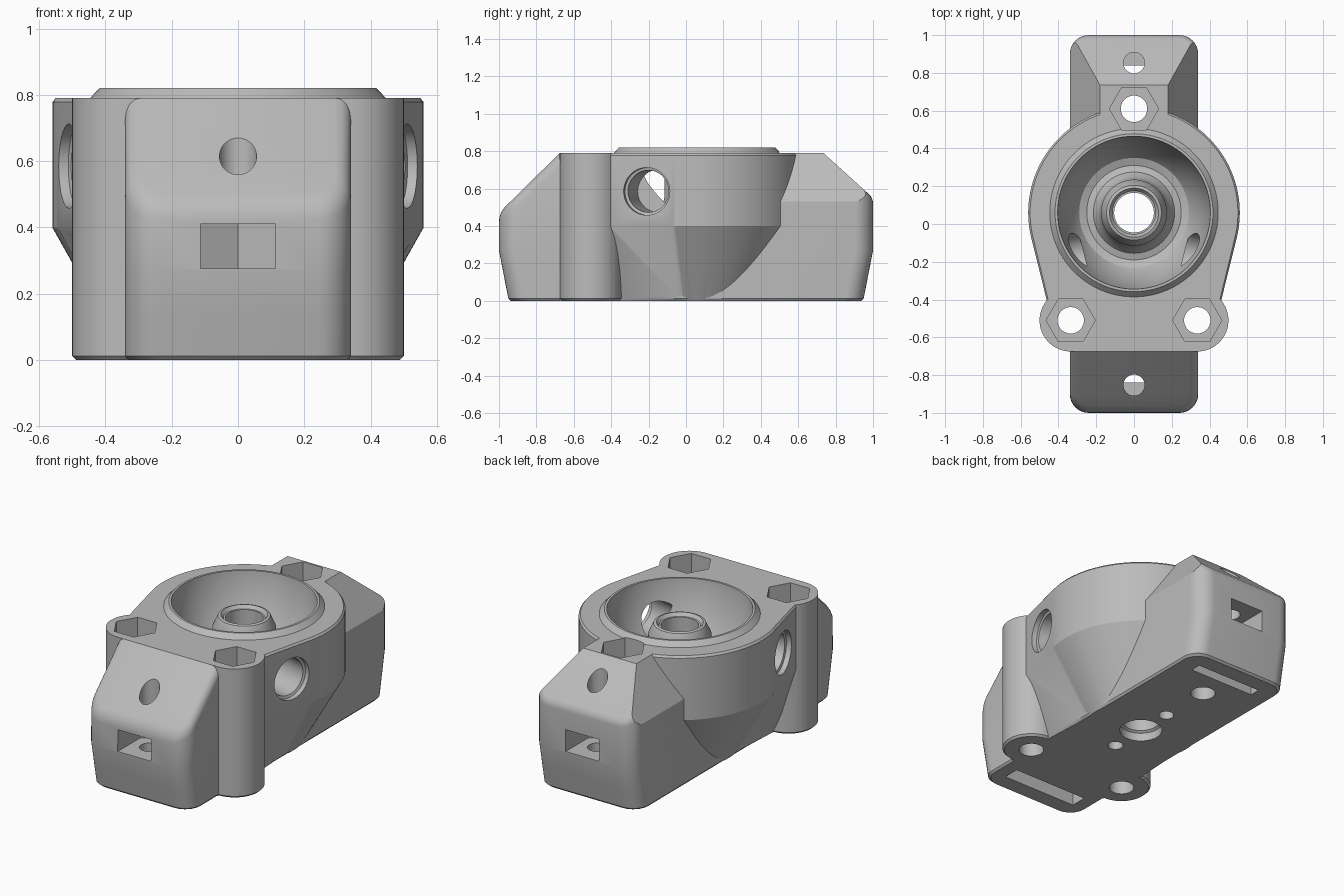
import bpy, bmesh
from math import sin, cos, pi, radians
from mathutils import Vector, Matrix

cube = bpy.data.objects.get("Cube")
if cube:
    bpy.data.objects.remove(cube, do_unlink=True)

TOP = 0.79      # height of the flat deck
CY = 0.06       # y of the bowl axis
END_HALF = 0.34
BOLTS = [(0, 0.61), (-0.335, -0.51), (0.335, -0.51)]

grey = bpy.data.materials.new("grey plastic")
grey.use_nodes = True
grey.diffuse_color = (0.5, 0.5, 0.5, 1)
grey.node_tree.nodes["Principled BSDF"].inputs["Base Color"].default_value = (0.5, 0.5, 0.5, 1)


def arc(cx, cy, r, a0, a1, n):
    return [(cx + r * cos(radians(a0 + (a1 - a0) * i / n)),
             cy + r * sin(radians(a0 + (a1 - a0) * i / n))) for i in range(n + 1)]


def circle(cx, cy, r, n=64, phase=0):
    return arc(cx, cy, r, phase, phase + 360, n)[:-1]


def rect(x0, x1, y0, y1):
    return [(x0, y0), (x1, y0), (x1, y1), (x0, y1)]


def loft_mesh(sections):
    """Closed solid through (z, outline) sections."""
    bm = bmesh.new()
    rings = [[bm.verts.new((x, y, z)) for x, y in pts] for z, pts in sections]
    for a, b in zip(rings, rings[1:]):
        for i in range(len(a)):
            j = (i + 1) % len(a)
            bm.faces.new((a[i], a[j], b[j], b[i]))
    bm.faces.new(rings[0][::-1])
    bm.faces.new(rings[-1])
    bmesh.ops.recalc_face_normals(bm, faces=bm.faces)
    return bm


def finish(name, bm):
    mesh = bpy.data.meshes.new(name)
    bm.to_mesh(mesh)
    bm.free()
    mesh.materials.append(grey)
    ob = bpy.data.objects.new(name, mesh)
    bpy.context.collection.objects.link(ob)
    return ob


def loft(name, sections):
    return finish(name, loft_mesh(sections))


def prism(name, pts, z0, z1):
    return loft(name, [(z0, pts), (z1, pts)])


def combine(target, tool, operation):
    mod = target.modifiers.new(operation, 'BOOLEAN')
    mod.operation, mod.object, mod.solver = operation, tool, 'EXACT'
    bpy.context.view_layer.objects.active = target
    bpy.ops.object.modifier_apply(modifier=mod.name)
    bpy.data.objects.remove(tool, do_unlink=True)


def slice_off(bm, point, normal):
    """Cut the solid by a plane, drop the outer side and cap it."""
    geom = bm.verts[:] + bm.edges[:] + bm.faces[:]
    cut = bmesh.ops.bisect_plane(bm, geom=geom, plane_co=point, plane_no=normal,
                                 clear_outer=True, dist=1e-5)
    edges = [e for e in cut["geom_cut"] if isinstance(e, bmesh.types.BMEdge)]
    bmesh.ops.contextual_create(bm, geom=edges)
    bmesh.ops.recalc_face_normals(bm, faces=bm.faces)


def end_block(name, side, y_top, z_end, sloped_sides):
    """Rounded end of the long base, with a sloping top."""
    def outline(length, inset=0):
        h, r = END_HALF - inset, 0.1
        pts = [(h, -0.05)] + arc(h - r, length - r, r, 0, 90, 8)
        pts += arc(r - h, length - r, r, 90, 180, 8) + [(-h, -0.05)]
        return [(x, y * side) for x, y in pts]
    bm = loft_mesh([(0, outline(0.938, 0.01)), (0.012, outline(0.95)),
                    (0.14, outline(0.975)), (0.27, outline(1)), (TOP, outline(1))])
    slope_point = Vector((0, side, z_end))
    slope_normal = Vector((0, side * (TOP - z_end), 1 - y_top)).normalized()
    slice_off(bm, slope_point, slope_normal)
    if sloped_sides:
        for s in (-1, 1):
            slice_off(bm, (s * 0.18, 0, TOP), Vector((s * 0.26, 0, 0.16)).normalized())
    limit = 0.6 if sloped_sides else TOP - 0.01
    soft = [e for e in bm.edges
            if all(abs((v.co - slope_point).dot(slope_normal)) < 1e-4 for v in e.verts)
            and (max if sloped_sides else min)(v.co.z for v in e.verts) < limit]
    bmesh.ops.bevel(bm, geom=soft, offset=0.045, segments=4, profile=0.5,
                    affect='EDGES', clamp_overlap=True)
    return finish(name, bm)


# Round bowl housing, tapering to the base and towards the front bosses
def housing(r, x_front):
    return arc(0, CY, r, -14, 194, 96) + [(-x_front, -0.42), (x_front, -0.42)]


body = loft("pump_housing", [(0, housing(0.335, 0.345)), (0.4, housing(0.56, 0.458)),
                             (TOP - 0.012, housing(0.56, 0.458)), (TOP, housing(0.55, 0.45))])

# Base ends, front bosses, web and raised rim
combine(body, end_block("front_block", -1, 0.675, 0.47, False), 'UNION')
combine(body, end_block("back_block", 1, 0.735, 0.55, True), 'UNION')
combine(body, prism("front_web", rect(-0.335, 0.335, -0.675, -0.3), 0, TOP), 'UNION')
for x, y in BOLTS[1:]:
    combine(body, loft("boss", [(0, circle(x, y, 0.153)), (0.012, circle(x, y, 0.165)),
                                (TOP, circle(x, y, 0.165))]), 'UNION')
combine(body, loft("rim", [(0.7, circle(0, CY, 0.446, 96)), (TOP, circle(0, CY, 0.446, 96)),
                           (0.82, circle(0, CY, 0.418, 96))]), 'UNION')

# Bowl with a central hub
bowl = [(0.115, 0.72), (0.13, 0.74), (0.145, 0.735), (0.175, 0.67), (0.175, 0.55), (0.19, 0.5),
        (0.215, 0.465), (0.25, 0.455), (0.29, 0.47), (0.32, 0.51), (0.37, 0.64),
        (0.4, 0.76), (0.405, 0.83), (0.405, 0.9)]
combine(body, loft("bowl_cutter", [(z, circle(0, CY, r, 96)) for r, z in bowl]), 'DIFFERENCE')
combine(body, loft("bore_cutter", [(-0.1, circle(0, CY, 0.12)), (0.05, circle(0, CY, 0.12)),
                                   (0.06, circle(0, CY, 0.105)), (0.9, circle(0, CY, 0.105))]),
        'DIFFERENCE')

# Side ports, square to the tapering walls
for s in (-1, 1):
    bm = loft_mesh([(-0.25, circle(0, 0, 0.112)), (-0.035, circle(0, 0, 0.112)),
                    (-0.03, circle(0, 0, 0.127)), (0.1, circle(0, 0, 0.127))])
    direction = Vector((s * cos(radians(14)), -sin(radians(14)), 0))
    turn = direction.to_track_quat('Z', 'Y').to_matrix().to_4x4()
    bm.transform(Matrix.Translation((s * 0.51, -0.21, 0.585)) @ turn)
    combine(body, finish("port_cutter", bm), 'DIFFERENCE')

# Bolt holes with hexagonal nut pockets
for x, y in BOLTS:
    combine(body, prism("bolt_cutter", circle(x, y, 0.07, 40), -0.1, 0.9), 'DIFFERENCE')
    combine(body, prism("hex_cutter", circle(x, y, 0.13, 6), TOP - 0.2, 0.9), 'DIFFERENCE')

# Small holes in the underside
for s in (-1, 1):
    combine(body, prism("pin_cutter", circle(0, CY + s * 0.225, 0.043, 32), -0.1, 0.2), 'DIFFERENCE')

# Clamp screws at both ends: hole, nut pocket and slot underneath
for s, half, inner in ((-1, 0.25, 0.74), (1, 0.22, 0.775)):
    combine(body, prism("screw_cutter", circle(0, s * 0.853, 0.056, 40), 0.12, 0.9), 'DIFFERENCE')
    ys = sorted((s * 0.85, s * 1.1))
    combine(body, prism("nut_cutter", circle(0, s * 0.85, 0.13, 6, 30), 0.277, 0.41), 'DIFFERENCE')
    combine(body, prism("nut_slide_cutter", rect(-0.1126, 0.1126, *ys), 0.277, 0.41), 'DIFFERENCE')
    ys = sorted((s * inner, s * 0.84))
    combine(body, prism("slot_cutter", rect(-half, half, *ys), -0.1, 0.2), 'DIFFERENCE')

# Smooth the curved walls and keep machined edges crisp
bpy.ops.object.select_all(action='DESELECT')
body.select_set(True)
bpy.context.view_layer.objects.active = body
bpy.ops.object.shade_smooth_by_angle(angle=radians(28))
